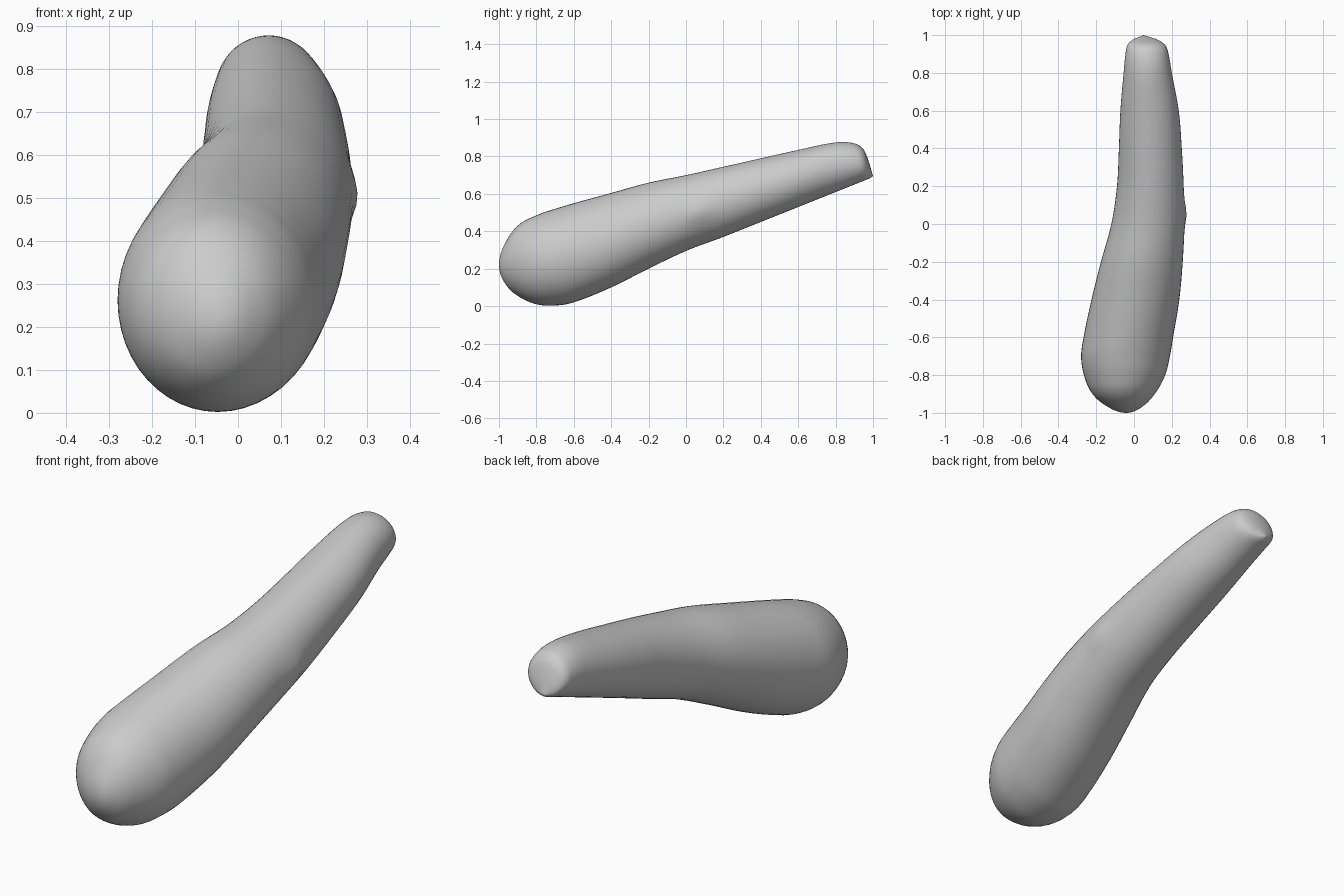
import bpy, bmesh, math
from mathutils import Vector

if "Cube" in bpy.data.objects:
    bpy.data.objects.remove(bpy.data.objects["Cube"])

# Stations along the body: y, bottom z, top z, left x, right x
STATIONS = [
    (-1.0, 0.22, 0.22, -0.04, -0.04),
    (-0.97, 0.125, 0.33, -0.135, 0.04),
    (-0.9, 0.055, 0.43, -0.22, 0.11),
    (-0.8, 0.01, 0.485, -0.265, 0.165),
    (-0.7, 0.003, 0.52, -0.28, 0.19),
    (-0.6, 0.02, 0.55, -0.267, 0.207),
    (-0.4, 0.10, 0.605, -0.225, 0.24),
    (-0.2, 0.20, 0.66, -0.175, 0.258),
    (0.0, 0.295, 0.70, -0.12, 0.267),
    (0.2, 0.37, 0.745, -0.09, 0.263),
    (0.4, 0.45, 0.79, -0.08, 0.253),
    (0.6, 0.53, 0.835, -0.072, 0.237),
    (0.8, 0.61, 0.875, -0.055, 0.2),
    (0.9, 0.65, 0.87, -0.045, 0.183),
    (0.95, 0.67, 0.837, -0.033, 0.163),
    (0.98, 0.682, 0.765, 0.0, 0.115),
    (1.0, 0.695, 0.695, 0.05, 0.05),
]
SIDES, STEPS = 48, 5


def spline(p0, p1, p2, p3, t):
    """Catmull-Rom blend with tangents scaled to uneven station spacing."""
    h = p2[0] - p1[0]
    out = []
    for a, b, c, d in zip(p0, p1, p2, p3):
        m1 = (c - a) / max(p2[0] - p0[0], 1e-6) * h
        m2 = (d - b) / max(p3[0] - p1[0], 1e-6) * h
        out.append((2*t**3 - 3*t**2 + 1)*b + (t**3 - 2*t**2 + t)*m1
                   + (3*t**2 - 2*t**3)*c + (t**3 - t**2)*m2)
    return out


# Smooth the interior stations; the rounded front cap follows a square-root law
rows = []
n = len(STATIONS)
for i in range(n - 1):
    p1, p2 = STATIONS[i], STATIONS[i + 1]
    for k in range(STEPS):
        t = k / STEPS
        if i == 0:
            rows.append([p1[0] + (p2[0] - p1[0]) * t * t]
                        + [a + (b - a) * t for a, b in zip(p1[1:], p2[1:])])
        elif i in (1, n - 2):
            rows.append([a + (b - a) * t for a, b in zip(p1, p2)] if i == n - 2
                        else spline(STATIONS[0], p1, p2, STATIONS[3], t))
        else:
            rows.append(spline(STATIONS[i - 1], p1, p2, STATIONS[i + 2], t))

# Body: elliptical rings lofted from the fat front end to the thin back tip
bm = bmesh.new()
rings = []
bump = Vector((0.27, 0.06, 0.5))
for y, zb, zt, xl, xr in rows[1:]:
    ring = []
    for j in range(SIDES):
        a = 2 * math.pi * j / SIDES
        co = Vector(((xl + xr) / 2 + (xr - xl) / 2 * math.cos(a), y,
                     (zb + zt) / 2 + (zt - zb) / 2 * math.sin(a)))
        co.x += 0.012 * math.exp(-((co - bump).length / 0.06) ** 2)  # small side bump
        ring.append(bm.verts.new(co))
    rings.append(ring)
for r, s in zip(rings, rings[1:]):
    for j in range(SIDES):
        k = (j + 1) % SIDES
        bm.faces.new((r[j], r[k], s[k], s[j]))

# Closing poles at both ends
for ring, st in ((rings[0], STATIONS[0]), (rings[-1], STATIONS[-1])):
    pole = bm.verts.new((st[3], st[0], st[1]))
    for j in range(SIDES):
        bm.faces.new((ring[j], ring[(j + 1) % SIDES], pole))
bmesh.ops.recalc_face_normals(bm, faces=bm.faces)
for f in bm.faces:
    f.smooth = True

mesh = bpy.data.meshes.new("tapered_body")
bm.to_mesh(mesh)
bm.free()
body = bpy.data.objects.new("tapered_body", mesh)
bpy.context.collection.objects.link(body)
